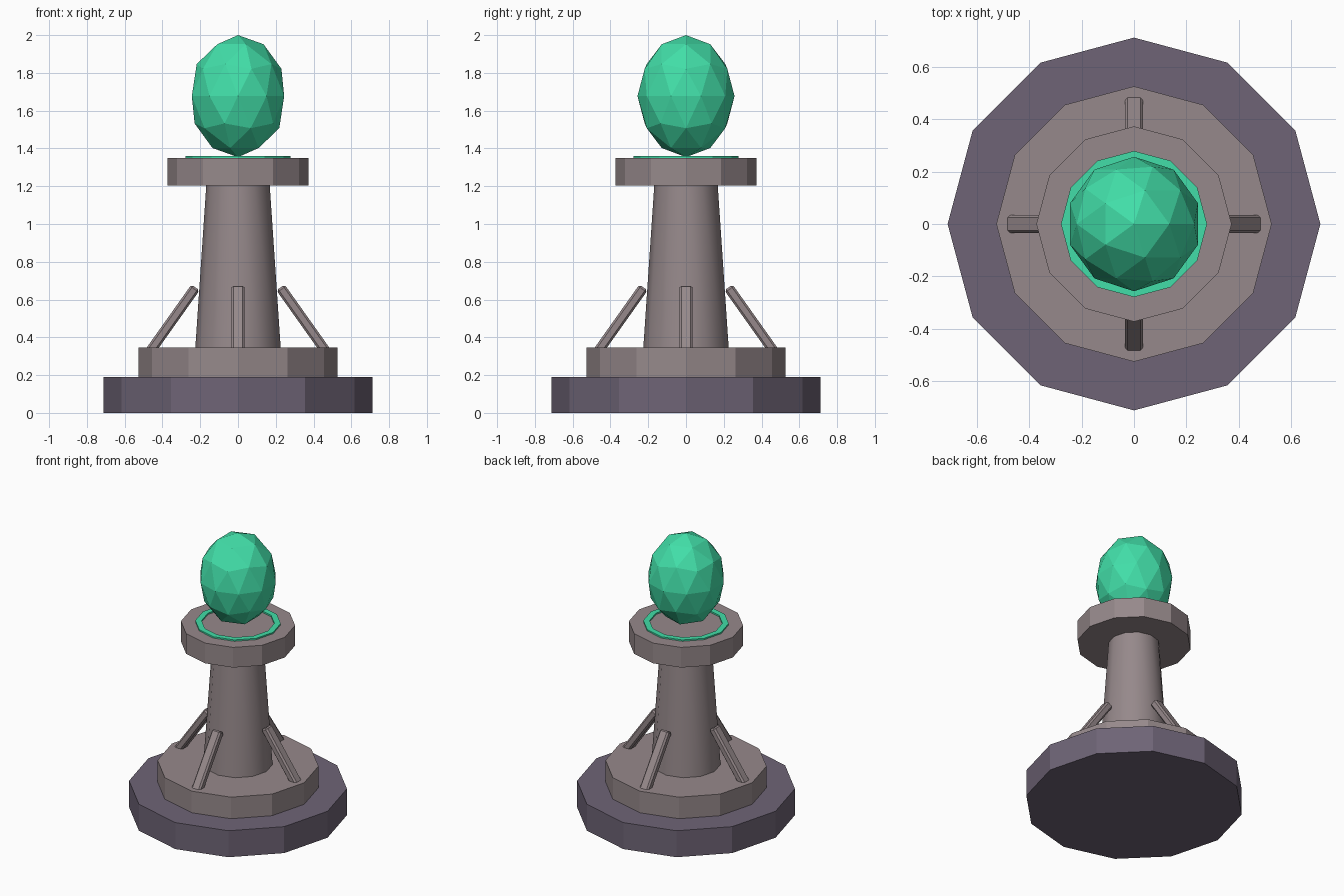
import bpy
import math
from mathutils import Matrix, Vector

old = bpy.data.objects.get("Cube")
if old:
    bpy.data.objects.remove(old, do_unlink=True)


def make_material(name, rgb):
    mat = bpy.data.materials.new(name)
    mat.use_nodes = True
    mat.diffuse_color = (*rgb, 1)
    mat.node_tree.nodes["Principled BSDF"].inputs["Base Color"].default_value = (*rgb, 1)
    return mat


STONE = make_material("warm grey stone", (0.305, 0.25, 0.258))
DARK = make_material("dark violet stone", (0.156, 0.127, 0.181))
GREEN = make_material("crystal green", (0.054, 0.73, 0.392))
SIDES = 12


def finish(name, mat):
    obj = bpy.context.object
    obj.name = name
    obj.data.materials.append(mat)
    return obj


def drum(name, mat, bottom, top, r_bottom, r_top=None):
    bpy.ops.mesh.primitive_cone_add(
        vertices=SIDES, radius1=r_bottom, radius2=r_top or r_bottom,
        depth=top - bottom, location=(0, 0, (bottom + top) / 2))
    return finish(name, mat)


# Stepped base, tapered column and capital
drum("base", DARK, 0, 0.19, 0.712)
drum("plinth", STONE, 0.19, 0.345, 0.526)
drum("column", STONE, 0.345, 1.205, 0.226, 0.168)
bpy.ops.object.shade_smooth_by_angle(angle=math.radians(40))
drum("capital", STONE, 1.205, 1.35, 0.373)

# Thin inlaid ring on the capital
inner, outer, low, high = 0.238, 0.279, 1.34, 1.36
verts = [(r * math.cos(a), r * math.sin(a), z)
         for a in (math.tau * i / SIDES for i in range(SIDES))
         for r, z in ((inner, low), (outer, low), (outer, high), (inner, high))]
faces = [(4 * i + k, 4 * j + k, 4 * j + m, 4 * i + m)
         for i in range(SIDES) for j in [(i + 1) % SIDES]
         for k in range(4) for m in [(k + 1) % 4]]
faces = [tuple(reversed(f)) for f in faces]
mesh = bpy.data.meshes.new("glow_ring")
mesh.from_pydata(verts, [], faces)
mesh.update()
ring = bpy.data.objects.new("glow_ring", mesh)
bpy.context.collection.objects.link(ring)
mesh.materials.append(GREEN)
bpy.context.view_layer.objects.active = ring

# Faceted egg-shaped crystal
bpy.ops.mesh.primitive_ico_sphere_add(subdivisions=2, radius=1, location=(0, 0, 1.677))
crystal = finish("crystal", GREEN)
crystal.scale = (0.257, 0.257, 0.323)

# Four chamfered struts leaning against the column
head, foot = Vector((0.225, 0, 0.664)), Vector((0.487, 0, 0.295))
lean = math.atan2(head.x - foot.x, head.z - foot.z)
for i, side in enumerate(("left", "back", "right", "front")):
    bpy.ops.mesh.primitive_cube_add(size=1)
    strut = finish(side + "_strut", STONE)
    strut.data.transform(Matrix.Diagonal((0.053, 0.07, (head - foot).length, 1)))
    strut.matrix_world = (Matrix.Rotation(i * math.pi / 2, 4, "Z")
                          @ Matrix.Translation((head + foot) / 2)
                          @ Matrix.Rotation(lean, 4, "Y"))
    bevel = strut.modifiers.new("chamfer", "BEVEL")
    bevel.width = 0.011
    bevel.segments = 1
